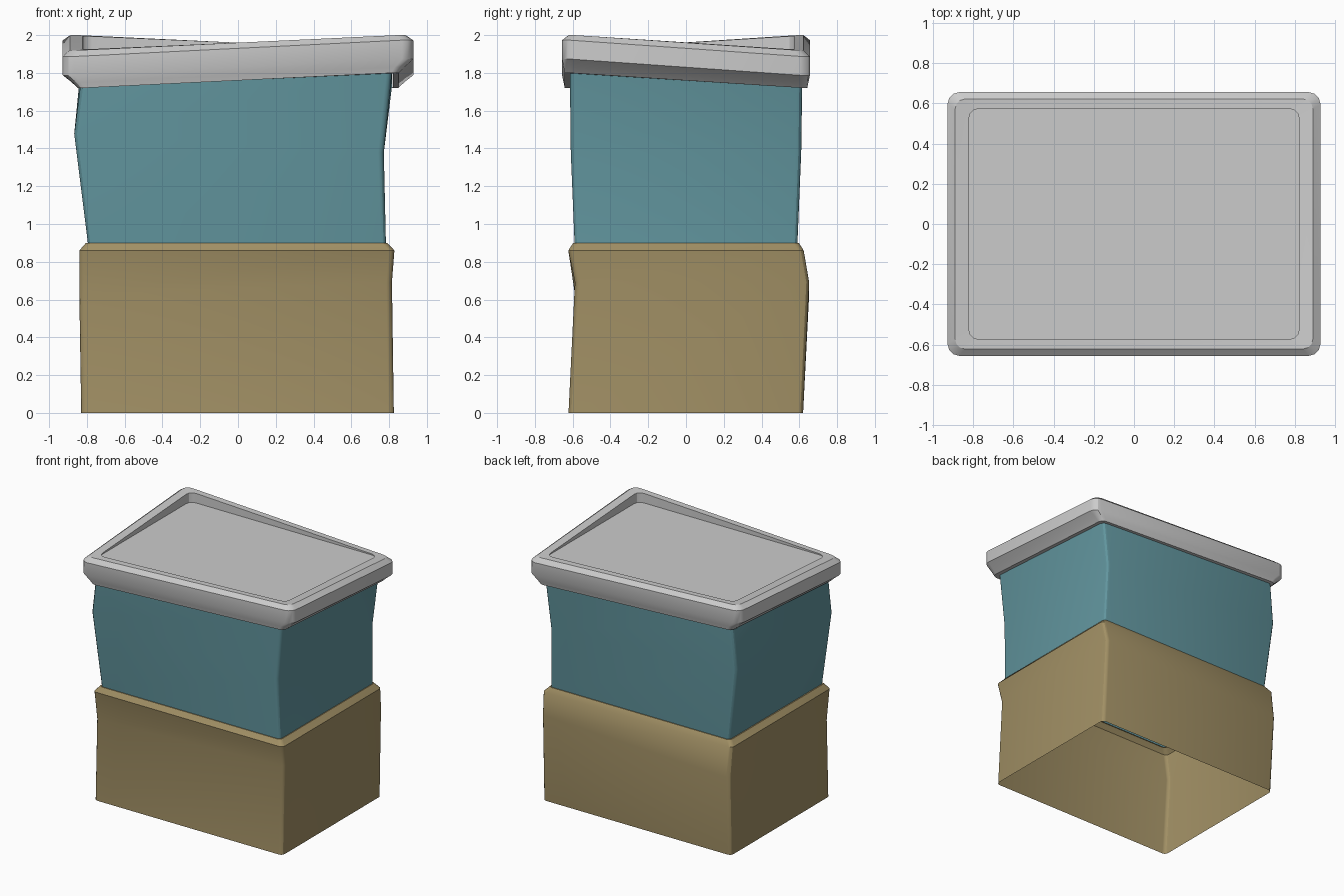
import bpy, bmesh, math

if "Cube" in bpy.data.objects:
    bpy.data.objects.remove(bpy.data.objects["Cube"])

TWIST = 0.076  # saddle-shaped warp of the roof line


def ring(bm, x0, x1, y0, y1, z, r, tilt=0.0, twist=0.0):
    """Rounded rectangle loop; z may slope along x or warp like a saddle."""
    corners = [(x1 - r, y1 - r), (x0 + r, y1 - r), (x0 + r, y0 + r), (x1 - r, y0 + r)]
    verts = []
    for i, (cx, cy) in enumerate(corners):
        for k in range(4):
            a = math.radians(90 * i + 30 * k)
            x, y = cx + r * math.cos(a), cy + r * math.sin(a)
            verts.append(bm.verts.new((x, y, z + tilt * x - twist * x * y)))
    return verts


def loft(name, rings, color=None, cap=False):
    """Skin a stack of rounded rectangles, optionally closing the last one."""
    bm = bmesh.new()
    loops = [ring(bm, *args) for args in rings]
    for a, b in zip(loops, loops[1:]):
        n = len(a)
        for i in range(n):
            j = (i + 1) % n
            bm.faces.new((a[i], a[j], b[j], b[i]))
    if cap:
        bm.faces.new(loops[-1])
    mesh = bpy.data.meshes.new(name)
    bm.to_mesh(mesh)
    bm.free()
    obj = bpy.data.objects.new(name, mesh)
    bpy.context.collection.objects.link(obj)
    if color:
        mat = bpy.data.materials.new(name + "_paint")
        mat.diffuse_color = color
        mat.use_nodes = True
        mat.node_tree.nodes["Principled BSDF"].inputs["Base Color"].default_value = mat.diffuse_color
        mesh.materials.append(mat)
    bpy.ops.object.select_all(action='DESELECT')
    obj.select_set(True)
    bpy.context.view_layer.objects.active = obj
    bpy.ops.object.shade_smooth_by_angle(angle=math.radians(30))
    return obj


# Lower storey: open-bottomed shell, bent walls and a bevelled ledge
loft("lower_storey", [
    (-0.83, 0.825, -0.622, 0.62, 0.0, 0.03),
    (-0.84, 0.815, -0.588, 0.652, 0.66, 0.03, 0.04),
    (-0.84, 0.828, -0.623, 0.623, 0.86, 0.03),
    (-0.805, 0.79, -0.597, 0.597, 0.90, 0.03),
    (-0.795, 0.783, -0.59, 0.59, 0.90, 0.025),
], (0.36, 0.28, 0.13, 1))

# Upper storey: leaning walls with a warped top edge
loft("upper_storey", [
    (-0.795, 0.783, -0.59, 0.59, 0.90, 0.025),
    (-0.867, 0.772, -0.61, 0.61, 1.425, 0.03, -0.06),
    (-0.835, 0.815, -0.615, 0.615, 1.765, 0.03, 0.0, TWIST),
], (0.12, 0.30, 0.34, 1))

# Roof: stepped cornice, raised rim and a flat sunken deck
profile = [  # half width, half depth, height, corner radius
    (0.82, 0.61, 1.76, 0.03),
    (0.85, 0.642, 1.76, 0.04),
    (0.88, 0.648, 1.79, 0.05),
    (0.928, 0.656, 1.83, 0.06),
    (0.928, 0.656, 1.93, 0.06),
    (0.89, 0.622, 1.96, 0.05),
    (0.822, 0.574, 1.96, 0.05),
]
rings = [(-x, x, -y, y, z, r, 0.0, TWIST) for x, y, z, r in profile]
rings.append((-0.822, 0.822, -0.574, 0.574, 1.918, 0.05))
loft("roof", rings, cap=True)
